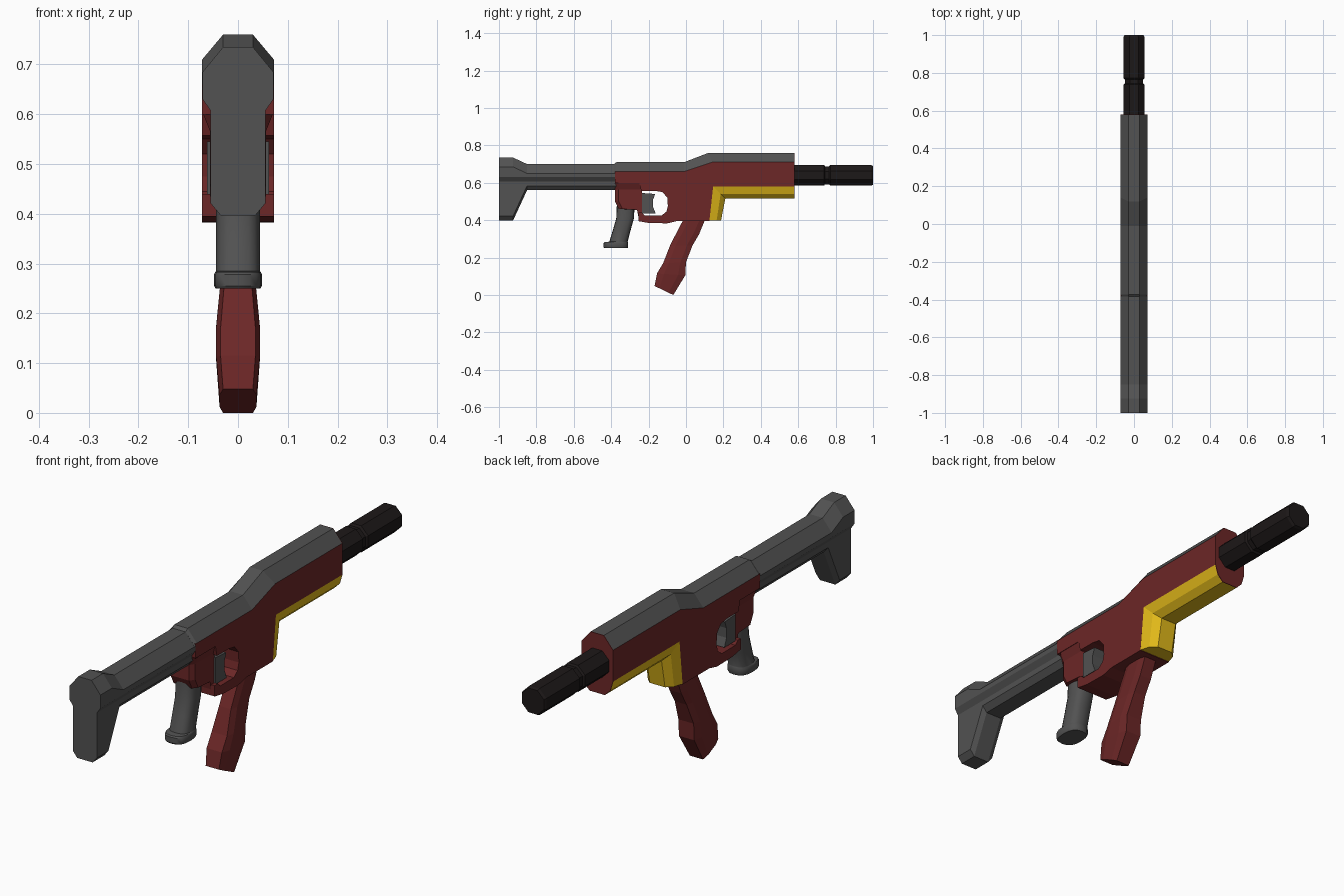
import bpy, bmesh, math


def material(name, rgb):
    m = bpy.data.materials.new(name)
    m.diffuse_color = (*rgb, 1)
    return m


RED = material("red", (0.15, 0.02, 0.02))
GREY = material("grey", (0.085, 0.085, 0.085))
BLACK = material("black", (0.012, 0.009, 0.009))
YELLOW = material("yellow", (0.75, 0.48, 0.01))
W = 0.072  # half width of the receiver


def loft(name, rings, mat, smooth=False):
    """Skin a closed solid through rings that have equal point counts."""
    bm = bmesh.new()
    vs = [[bm.verts.new(p) for p in r] for r in rings]
    n = len(vs[0])
    for a, b in zip(vs, vs[1:]):
        for i in range(n):
            j = (i + 1) % n
            bm.faces.new((a[i], a[j], b[j], b[i]))
    bm.faces.new(vs[0][::-1])
    bm.faces.new(vs[-1])
    bmesh.ops.recalc_face_normals(bm, faces=bm.faces)
    me = bpy.data.meshes.new(name)
    bm.to_mesh(me)
    bm.free()
    ob = bpy.data.objects.new(name, me)
    me.materials.append(mat)
    bpy.context.collection.objects.link(ob)
    if smooth:
        bpy.ops.object.select_all(action='DESELECT')
        bpy.context.view_layer.objects.active = ob
        ob.select_set(True)
        bpy.ops.object.shade_smooth_by_angle(angle=math.radians(35))
    return ob


def sym(half):
    """Complete a ring from its right half by mirroring in x."""
    return half + [(-x, y, z) for x, y, z in reversed(half)]


def side_plate(name, profile, hw, mat):
    """Extrude a side (y, z) profile across the width."""
    return loft(name, [[(s * hw, y, z) for y, z in profile] for s in (-1, 1)], mat)


# Receiver with the open trigger guard in one side profile
side_plate("receiver", [
    (-0.38, 0.66), (-0.01, 0.66), (0.14, 0.71), (0.578, 0.71), (0.578, 0.58),
    (0.145, 0.58), (0.125, 0.395), (-0.05, 0.395), (-0.10, 0.383), (-0.2, 0.385),
    (-0.255, 0.395), (-0.255, 0.44), (-0.235, 0.44), (-0.22, 0.425), (-0.13, 0.425),
    (-0.105, 0.445), (-0.097, 0.475), (-0.10, 0.52), (-0.125, 0.55), (-0.165, 0.557),
    (-0.24, 0.557), (-0.25, 0.60), (-0.38, 0.60)], W, RED)

# Narrower rear mount that carries the grip and closes the guard
mount = [(0.605, -0.38, -0.235, W), (0.565, -0.38, -0.235, 0.056),
         (0.50, -0.38, -0.235, 0.056), (0.46, -0.36, -0.235, 0.056),
         (0.455, -0.262, -0.235, 0.056), (0.42, -0.255, -0.235, 0.056)]
loft("grip_mount", [sym([(w - 0.014, a, z), (w, a + 0.02 * (b - a > 0.05), z), (w, b, z)])
                    for z, a, b, w in mount], RED)

# Top cover with chamfered edges, stepping up over the front
cover = [(-0.385, 0.65, -0.385, 0.70), (-0.372, 0.66, -0.372, 0.71),
         (-0.01, 0.66, -0.01, 0.71), (0.14, 0.71, 0.12, 0.76), (0.578, 0.71, 0.578, 0.76)]
loft("top_cover", [sym([(W, y0, z0), (0.03, y1, z1)]) for y0, z0, y1, z1 in cover], GREY)

# Octagonal front face behind the barrel
nose = [(0.03, 0.76), (W, 0.71), (W, 0.58), (0.06, 0.54), (0.035, 0.515)]
loft("front_plate", [sym([(x, y, z) for x, z in nose]) for y in (0.577, 0.58)], RED)

# Handguard running under the front and turning down
inner = [(0.577, 0.58), (0.145, 0.58), (0.125, 0.397)]
outer = [(0.577, 0.515), (0.21, 0.515), (0.187, 0.397)]
loft("handguard", [sym([(x, a[0] + (b[0] - a[0]) * t, a[1] + (b[1] - a[1]) * t)
                        for x, t in ((W, 0), (0.06, 0.62), (0.035, 1))])
                   for a, b in zip(inner, outer)], YELLOW)

# Stock: one chamfered section swept from the butt to the receiver
stock = [(-1.0, -1.0, 0.735, 0.397), (-0.925, -0.925, 0.735, 0.397),
         (-0.85, -0.85, 0.70, 0.56), (-0.37, -0.37, 0.70, 0.56)]
loft("stock", [sym([(0.03, yt, t), (0.071, yt, t - 0.05), (0.071, yt, 0.63),
                    (0.055, yb, 0.607), (0.055, yb, b + 0.024), (0.035, yb, b)])
               for yt, yb, t, b in stock], GREY)

# Octagonal barrel with a groove
steps = [(0.56, 0.055), (0.738, 0.055), (0.744, 0.048), (0.764, 0.048),
         (0.772, 0.055), (0.99, 0.055), (1.0, 0.05)]
angles = [math.radians(22.5 + 45 * i) for i in range(8)]
k = 1 / math.cos(math.pi / 8)
loft("barrel", [[(r * k * math.cos(a), y, 0.64 + r * k * math.sin(a)) for a in angles]
                for y, r in steps], BLACK)

# Slanted magazine: back point, front point, half widths of ends and sides
mag = [((-0.01, 0.41), (0.105, 0.41), 0.027, 0.035),
       ((-0.047, 0.34), (0.07, 0.325), 0.027, 0.035),
       ((-0.085, 0.265), (0.035, 0.265), 0.027, 0.035),
       ((-0.122, 0.17), (0.0, 0.175), 0.035, 0.044),
       ((-0.155, 0.115), (-0.004, 0.105), 0.035, 0.044),
       ((-0.168, 0.048), (-0.068, 0.0), 0.03, 0.037)]
loft("magazine", [sym([(x, a[0] + (b[0] - a[0]) * t, a[1] + (b[1] - a[1]) * t)
                       for x, t in ((e, 0), (s, 0.25), (s, 0.75), (e, 1))])
                  for a, b, e, s in mag], RED)

# Rounded pistol grip with a flared foot
grip = [(0.48, -0.37, -0.275, 0.044), (0.41, -0.373, -0.278, 0.044),
        (0.35, -0.39, -0.295, 0.044), (0.285, -0.41, -0.312, 0.044),
        (0.283, -0.435, -0.311, 0.046), (0.278, -0.44, -0.309, 0.048),
        (0.255, -0.44, -0.309, 0.048), (0.25, -0.436, -0.312, 0.045)]


def rounded(v):
    return math.copysign(abs(v) ** 0.75, v)


loft("pistol_grip", [[(w * rounded(math.cos(i * math.pi / 8)),
                       (a + b) / 2 + (b - a) / 2 * rounded(math.sin(i * math.pi / 8)), z)
                      for i in range(16)] for z, a, b, w in grip], GREY, True)

# Trigger with a concave front
side_plate("trigger", [(-0.236, 0.545), (-0.165, 0.54), (-0.176, 0.51), (-0.176, 0.47),
                       (-0.162, 0.435), (-0.236, 0.435)], 0.062, GREY)
